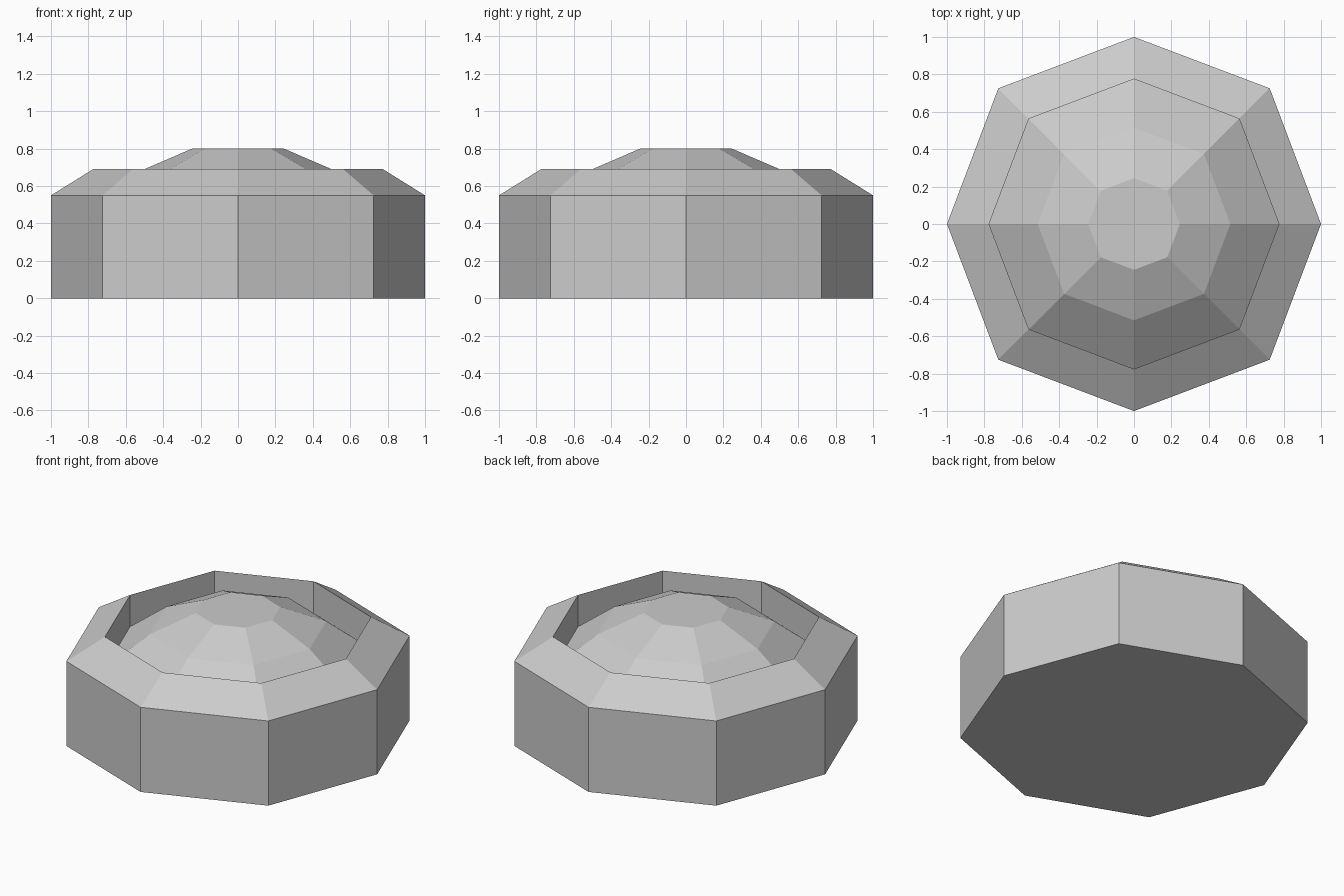
import bpy
import bmesh
from math import cos, sin, pi

SIDES = 8
DIAGONAL = 1.026  # diagonal corners sit slightly further out

cube = bpy.data.objects.get("Cube")
if cube:
    bpy.data.objects.remove(cube, do_unlink=True)

grey = bpy.data.materials.new("light_grey")
grey.use_nodes = True
colour = (0.6, 0.6, 0.6, 1)
grey.diffuse_color = colour
grey.node_tree.nodes["Principled BSDF"].inputs["Base Color"].default_value = colour


def octagon_ring(bm, radius, z):
    ring = []
    for i in range(SIDES):
        a = 2 * pi * i / SIDES
        r = radius * (DIAGONAL if i % 2 else 1)
        ring.append(bm.verts.new((r * cos(a), r * sin(a), z)))
    return ring


def build_rings(name, profile, cap_start=False, cap_end=False):
    """Flat-shaded octagonal shell through (radius, height) pairs, bottom first."""
    bm = bmesh.new()
    rings = [octagon_ring(bm, r, z) for r, z in profile]
    for low, high in zip(rings, rings[1:]):
        for i in range(SIDES):
            j = (i + 1) % SIDES
            bm.faces.new((low[i], low[j], high[j], high[i]))
    if cap_start:
        bm.faces.new(rings[0][::-1])
    if cap_end:
        bm.faces.new(rings[-1])
    mesh = bpy.data.meshes.new(name)
    bm.to_mesh(mesh)
    bm.free()
    mesh.materials.append(grey)
    obj = bpy.data.objects.new(name, mesh)
    bpy.context.collection.objects.link(obj)
    return obj


# Outer body: floor, upright wall, sloped rim and recessed inner wall
build_rings("body", [(1, 0), (1, 0.55), (0.775, 0.69), (0.775, 0.485)], cap_start=True)

# Faceted dome rising from the foot of the inner wall
build_rings("dome", [(0.775, 0.485), (0.515, 0.684), (0.245, 0.8)], cap_end=True)
